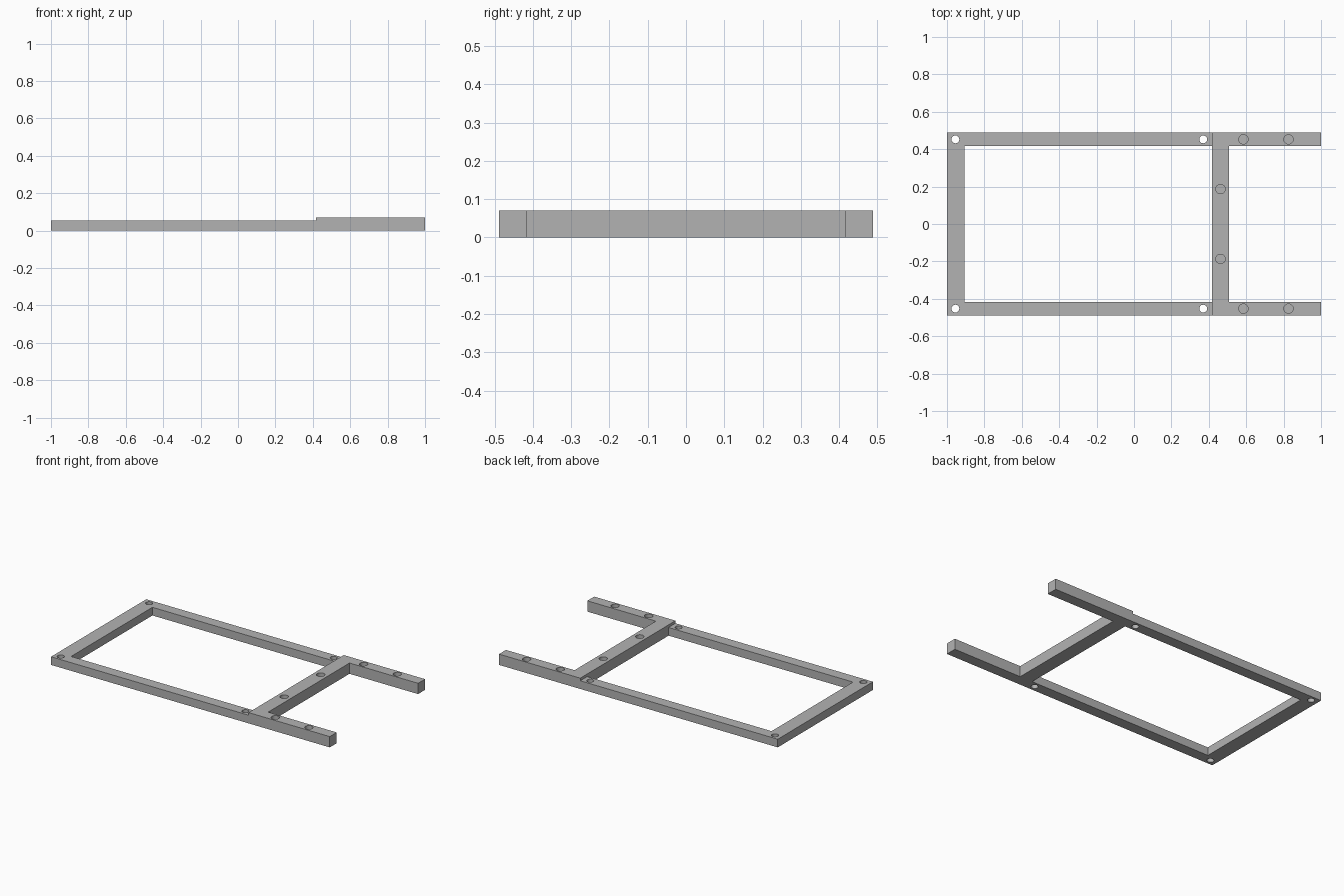
import bpy

cube = bpy.data.objects.get("Cube")
if cube:
    bpy.data.objects.remove(cube, do_unlink=True)

HEIGHT, LOW = 0.07, 0.053          # raised arms and low frame
HALF_W, INNER = 0.488, 0.417       # outer and inner edge of the rails
BAR_A, BAR_B = 0.417, 0.508        # crossbar faces
END_BAR = -0.906                   # inner face of the end bar
RAIL = (HALF_W + INNER) / 2        # centre line of the rails

grey = bpy.data.materials.new("plain grey")
grey.use_nodes = True
grey.diffuse_color = (0.45, 0.45, 0.45, 1)
grey.node_tree.nodes["Principled BSDF"].inputs["Base Color"].default_value = grey.diffuse_color


def box(name, x, y, z):
    bpy.ops.mesh.primitive_cube_add(size=1, location=[sum(r) / 2 for r in (x, y, z)])
    ob = bpy.context.object
    ob.name = name
    ob.scale = [r[1] - r[0] for r in (x, y, z)]
    bpy.ops.object.transform_apply(location=True, rotation=False, scale=True)
    return ob


def pin(name, x, y, radius, bottom):
    top = HEIGHT + 0.1
    bpy.ops.mesh.primitive_cylinder_add(vertices=32, radius=radius, depth=top - bottom,
                                        location=(x, y, (top + bottom) / 2))
    bpy.context.object.name = name
    return bpy.context.object


# Solid block that the frame is cut from
frame = box("frame", (-1, 1), (-HALF_W, HALF_W), (0, HEIGHT))
frame.data.materials.append(grey)

# Step down to the low frame, central window, gap between the arms
cutters = [
    box("step_cutter", (-1.2, BAR_A), (-1, 1), (LOW, 0.3)),
    box("window_cutter", (END_BAR, BAR_A), (-INNER, INNER), (-0.2, 0.3)),
    box("arm_gap_cutter", (BAR_B, 1.2), (-INNER, INNER), (-0.2, 0.3)),
]

# Through holes in the low frame, blind round pockets in the raised part
for side in (-1, 1):
    for x in (-0.955, 0.37):
        cutters.append(pin("screw_hole_cutter", x, side * RAIL, 0.021, -0.1))
    for x, y in ((0.585, RAIL), (0.826, RAIL), ((BAR_A + BAR_B) / 2, 0.187)):
        cutters.append(pin("pocket_cutter", x, side * y, 0.025, 0.025))

for cutter in cutters:
    cutter.hide_render = True
    mod = frame.modifiers.new(cutter.name, 'BOOLEAN')
    mod.operation = 'DIFFERENCE'
    mod.solver = 'EXACT'
    mod.object = cutter

# Bake the cuts and drop the cutters
depsgraph = bpy.context.evaluated_depsgraph_get()
mesh = bpy.data.meshes.new_from_object(frame.evaluated_get(depsgraph))
frame.modifiers.clear()
frame.data = mesh
mesh.materials.clear()
mesh.materials.append(grey)
for poly in mesh.polygons:
    poly.material_index = 0
for cutter in cutters:
    bpy.data.objects.remove(cutter, do_unlink=True)

bpy.ops.object.select_all(action='DESELECT')
frame.select_set(True)
bpy.context.view_layer.objects.active = frame
bpy.ops.object.shade_smooth_by_angle()
